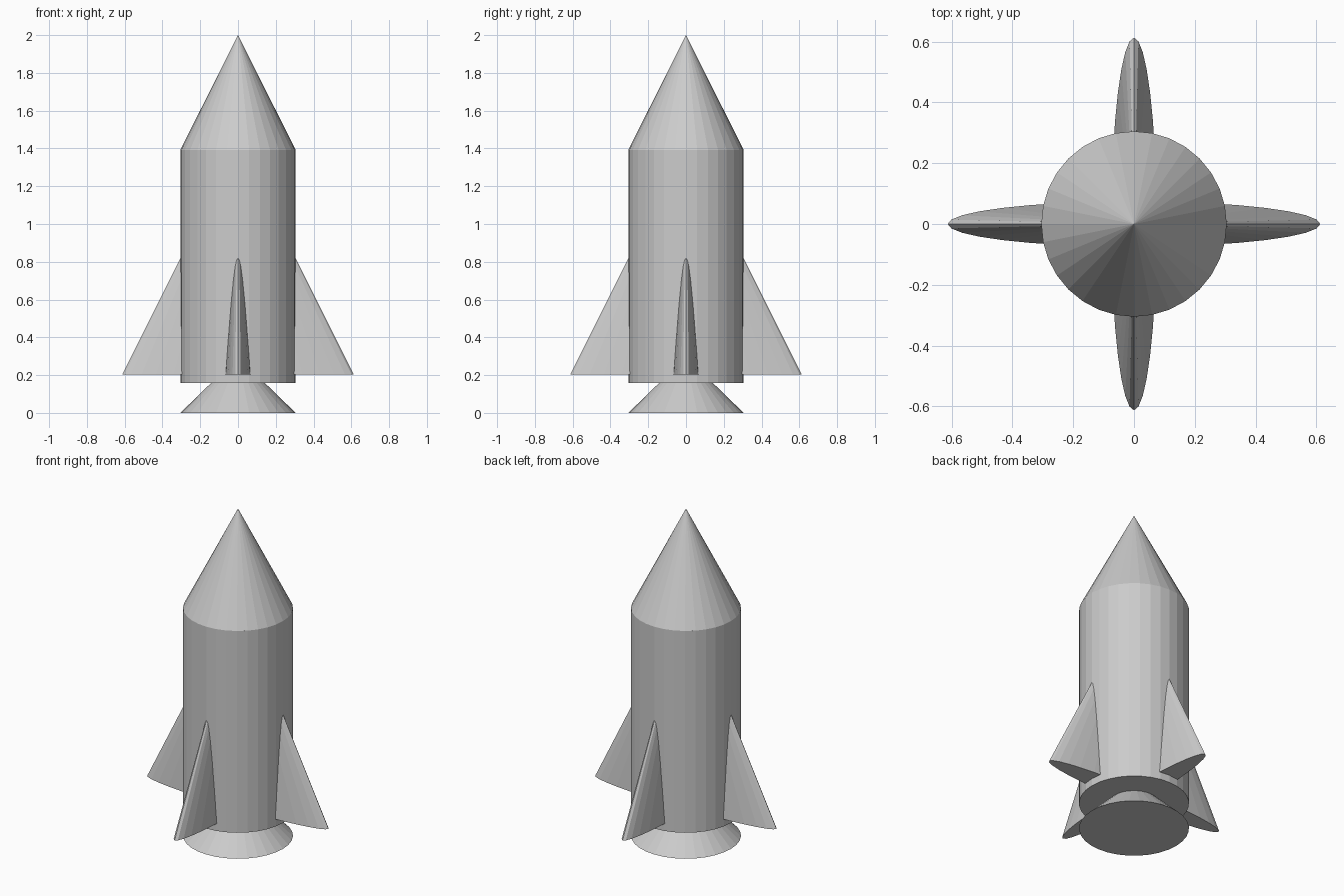
import bpy

if "Cube" in bpy.data.objects:
    bpy.data.objects.remove(bpy.data.objects["Cube"])

SIDES = 32
R = 0.305  # body radius


def cone(name, r_bottom, r_top, z0, z1, scale=(1, 1, 1)):
    """Flat-shaded cone or cylinder on the z axis between two heights."""
    bpy.ops.mesh.primitive_cone_add(vertices=SIDES, radius1=r_bottom, radius2=r_top,
                                    depth=z1 - z0, location=(0, 0, (z0 + z1) / 2))
    obj = bpy.context.object
    obj.name = name
    obj.scale = scale
    bpy.ops.object.transform_apply(location=False, rotation=False, scale=True)
    return obj


# Main hull, nose and engine nozzle (nozzle tip is buried in the hull)
cone("body", R, R, 0.159, 1.393)
cone("nose_cone", R, 0, 1.393, 2.0)
cone("nozzle", R, 0, 0.0, 0.297)

# Two flattened cones crossing through the hull leave four tapered fins
FIN_REACH, FIN_FLATTEN = 0.613, 0.122
cone("side_fins", FIN_REACH, 0, 0.204, 1.43, (1, FIN_FLATTEN, 1))
cone("front_back_fins", FIN_REACH, 0, 0.204, 1.43, (FIN_FLATTEN, 1, 1))
